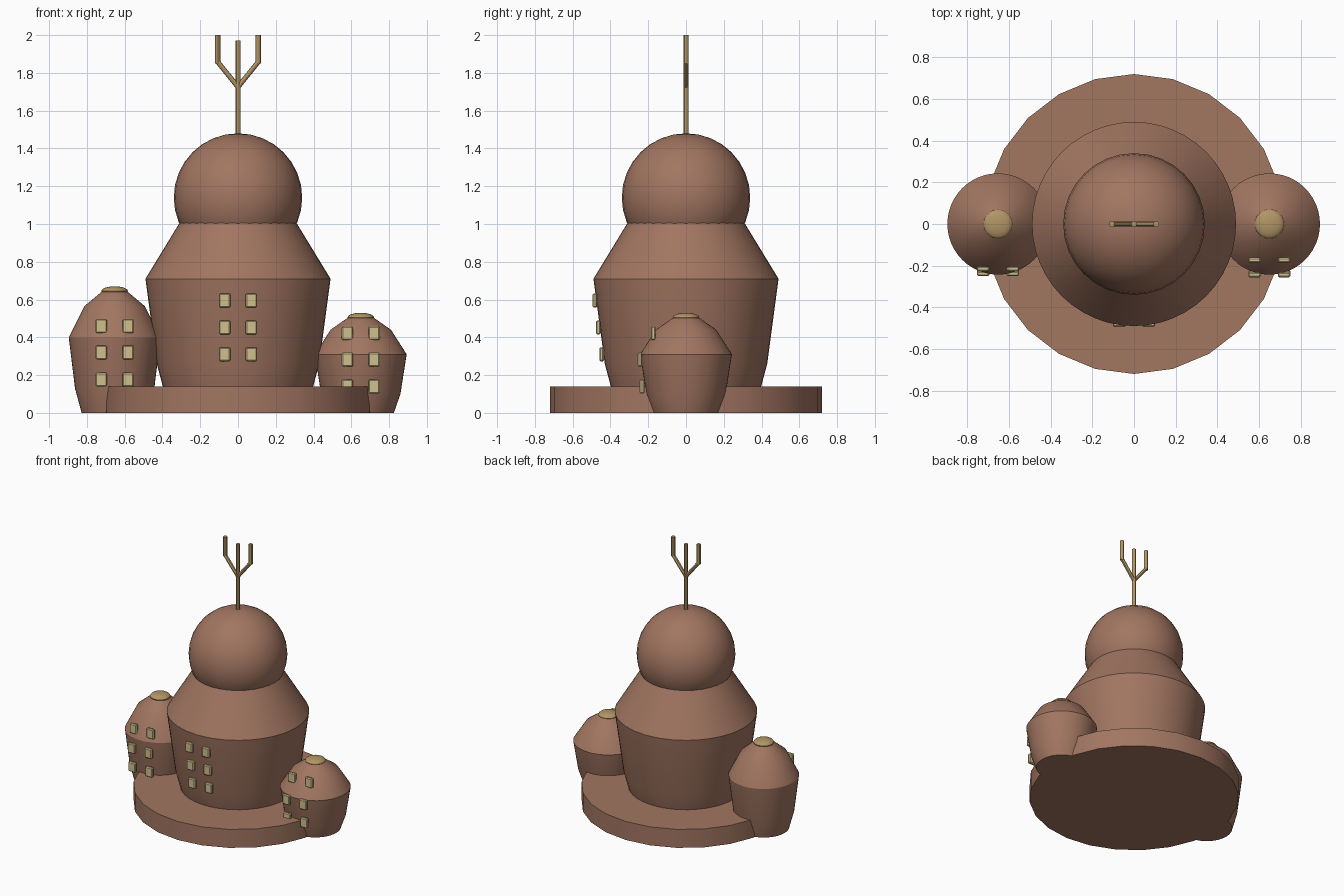
import bpy, bmesh, math
from mathutils import Vector

if "Cube" in bpy.data.objects:
    bpy.data.objects.remove(bpy.data.objects["Cube"])


def material(name, rgb):
    m = bpy.data.materials.new(name)
    m.diffuse_color = (*rgb, 1)
    m.use_nodes = True
    m.node_tree.nodes["Principled BSDF"].inputs["Base Color"].default_value = m.diffuse_color
    return m


CLAY = material("brown clay", (0.36, 0.18, 0.12))
GOLD = material("dull gold", (0.44, 0.30, 0.13))
PANE = material("pale yellow window", (0.63, 0.53, 0.27))


def finish(bm, name, mat, smooth=True):
    bmesh.ops.recalc_face_normals(bm, faces=bm.faces)
    mesh = bpy.data.meshes.new(name)
    bm.to_mesh(mesh)
    bm.free()
    mesh.materials.append(mat)
    ob = bpy.data.objects.new(name, mesh)
    bpy.context.collection.objects.link(ob)
    if smooth:
        bpy.ops.object.select_all(action='DESELECT')
        ob.select_set(True)
        bpy.context.view_layer.objects.active = ob
        bpy.ops.object.shade_smooth_by_angle(angle=math.radians(30))
    return ob


def lathe(name, profile, mat, x=0.0, sides=48):
    """Turn (radius, height) points around a vertical axis, closing both ends."""
    bm = bmesh.new()
    rings = [[bm.verts.new((x + r * math.sin(2 * math.pi * i / sides),
                            r * math.cos(2 * math.pi * i / sides), z))
              for i in range(sides)] for r, z in profile]
    for a, b in zip(rings, rings[1:]):
        for i in range(sides):
            j = (i + 1) % sides
            bm.faces.new((a[i], a[j], b[j], b[i]))
    bm.faces.new(rings[0])
    bm.faces.new(rings[-1])
    return finish(bm, name, mat)


def ball(name, centre, radii, mat):
    bm = bmesh.new()
    bmesh.ops.create_uvsphere(bm, u_segments=32, v_segments=16, radius=1)
    bmesh.ops.scale(bm, vec=radii, verts=bm.verts)
    bmesh.ops.translate(bm, vec=centre, verts=bm.verts)
    return finish(bm, name, mat)


def rod(name, p, q, radius):
    p, q = Vector(p), Vector(q)
    bm = bmesh.new()
    bmesh.ops.create_cone(bm, cap_ends=True, segments=12, radius1=radius,
                          radius2=radius, depth=(q - p).length)
    bmesh.ops.rotate(bm, verts=bm.verts,
                     matrix=(q - p).to_track_quat('Z', 'Y').to_matrix())
    bmesh.ops.translate(bm, vec=(p + q) / 2, verts=bm.verts)
    return finish(bm, name, GOLD)


def windows(name, x, rows):
    """Two columns of softly bevelled panes; rows are (height, depth)."""
    for n, (z, y) in enumerate(rows):
        for side, dx in (("left", -0.071), ("right", 0.071)):
            bm = bmesh.new()
            bmesh.ops.create_cube(bm, size=1)
            bmesh.ops.scale(bm, vec=(0.06, 0.024, 0.074), verts=bm.verts)
            bmesh.ops.bevel(bm, geom=bm.edges[:], offset=0.006, segments=1,
                            affect='EDGES')
            bmesh.ops.translate(bm, vec=(x + dx, y, z), verts=bm.verts)
            finish(bm, f"{name}_window_{side}_{n + 1}", PANE, smooth=False)


# Round plinth
lathe("plinth", [(0.72, 0), (0.72, 0.14)], CLAY, sides=24)

# Central tower with ball roof
lathe("main_tower", [(0.36, 0.005), (0.398, 0.14), (0.43, 0.26), (0.49, 0.71),
                     (0.31, 1.005)], CLAY)
ball("roof_ball", (0, 0, 1.14), (0.34, 0.34, 0.34), CLAY)
windows("main", 0, [(0.595, -0.482), (0.452, -0.464), (0.31, -0.447)])

# Side towers with gold caps
lathe("left_tower", [(0.175, 0), (0.21, 0.13), (0.243, 0.4), (0.16, 0.565),
                     (0.07, 0.64)], CLAY, x=-0.653)
ball("left_cap", (-0.653, 0, 0.645), (0.07, 0.07, 0.025), GOLD)
windows("left", -0.653, [(0.46, -0.215), (0.32, -0.238), (0.176, -0.23)])

lathe("right_tower", [(0.175, 0), (0.21, 0.10), (0.243, 0.31), (0.16, 0.44),
                      (0.07, 0.503)], CLAY, x=0.65)
ball("right_cap", (0.65, 0, 0.505), (0.07, 0.07, 0.025), GOLD)
windows("right", 0.65, [(0.422, -0.174), (0.282, -0.244), (0.14, -0.233)])

# Forked mast
rod("mast", (0, 0, 1.45), (0, 0, 1.972), 0.014)
for side, s in (("left", -1), ("right", 1)):
    rod(f"{side}_branch", (0, 0, 1.725), (s * 0.107, 0, 1.858), 0.013)
    rod(f"{side}_prong", (s * 0.107, 0, 1.85), (s * 0.107, 0, 2.0), 0.014)
